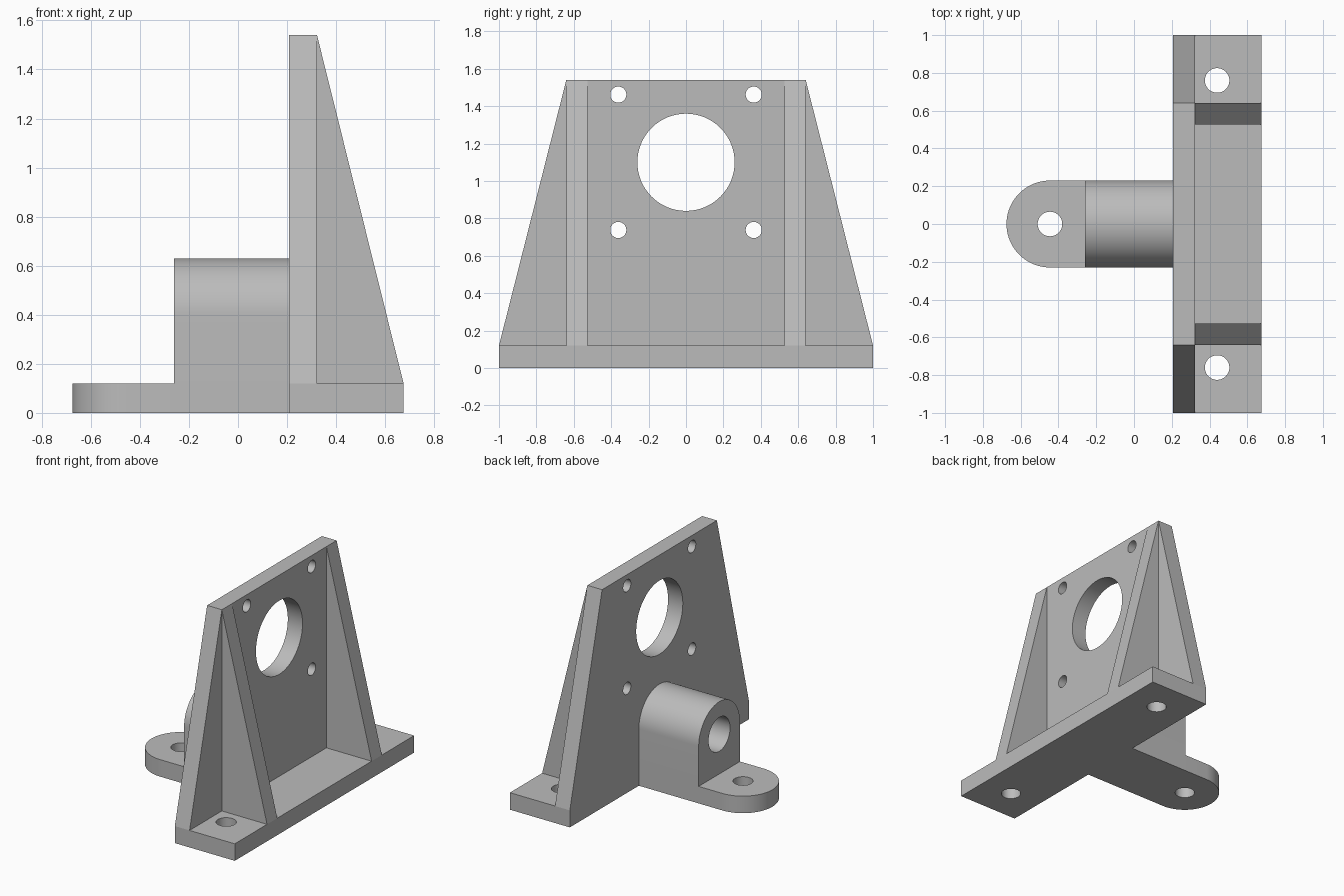
import bpy, bmesh, math
from mathutils import Vector

if "Cube" in bpy.data.objects:
    bpy.data.objects.remove(bpy.data.objects["Cube"], do_unlink=True)

grey = bpy.data.materials.new("machined_grey")
grey.use_nodes = True
colour = (0.5, 0.5, 0.5, 1)
grey.diffuse_color = colour
grey.node_tree.nodes["Principled BSDF"].inputs["Base Color"].default_value = colour

# Shared dimensions
FRONT, BACK, STEP, TOP = 0.207, 0.675, 0.12, 1.54
PLATE_BACK = 0.322
RADIUS = 0.23
EYE = -BACK + RADIUS


def prism(name, points, direction):
    """Extrude a closed 3D outline along a direction."""
    bm = bmesh.new()
    face = bm.faces.new([bm.verts.new(p) for p in points])
    grown = bmesh.ops.extrude_face_region(bm, geom=[face])
    verts = [v for v in grown["geom"] if isinstance(v, bmesh.types.BMVert)]
    bmesh.ops.translate(bm, verts=verts, vec=Vector(direction))
    bmesh.ops.recalc_face_normals(bm, faces=bm.faces)
    mesh = bpy.data.meshes.new(name)
    bm.to_mesh(mesh)
    bm.free()
    mesh.materials.append(grey)
    obj = bpy.data.objects.new(name, mesh)
    bpy.context.collection.objects.link(obj)
    return obj


def arc(radius, start, end, steps):
    for i in range(steps + 1):
        a = math.radians(start + (end - start) * i / steps)
        yield radius * math.cos(a), radius * math.sin(a)


def circle(radius):
    return list(arc(radius, 0, 360, 64))[:-1]


def combine(target, tool, operation):
    """Apply a boolean and discard the tool."""
    mod = target.modifiers.new(operation.lower(), "BOOLEAN")
    mod.operation, mod.object, mod.solver = operation, tool, "EXACT"
    bpy.context.view_layer.objects.active = target
    bpy.ops.object.modifier_apply(modifier=mod.name)
    bpy.data.objects.remove(tool, do_unlink=True)


def drill_x(target, y, z, radius, start, depth):
    tool = prism("cutter", [(start, y + a, z + b) for a, b in circle(radius)], (depth, 0, 0))
    combine(target, tool, "DIFFERENCE")


def drill_z(target, x, y, radius):
    tool = prism("cutter", [(x + a, y + b, -0.1) for a, b in circle(radius)], (0, 0, 0.4))
    combine(target, tool, "DIFFERENCE")


# T-shaped foot with a rounded tongue
outline = [(FRONT, -1), (BACK, -1), (BACK, 1), (FRONT, 1), (FRONT, RADIUS)]
outline += [(EYE + a, b) for a, b in arc(RADIUS, 90, 270, 40)]
outline += [(FRONT, -RADIUS)]
bracket = prism("mounting_bracket", [(x, y, 0) for x, y in outline], (0, 0, STEP))

# Tapered upright plate
side = [(-1, 0), (1, 0), (1, STEP), (0.64, TOP), (-0.64, TOP), (-1, STEP)]
plate = prism("upright_plate", [(FRONT, y, z) for y, z in side], (PLATE_BACK - FRONT, 0, 0))
combine(bracket, plate, "UNION")

# Two triangular ribs behind the plate
for y in (-0.64, 0.526):
    rib_points = [(FRONT + 0.05, 0.05), (BACK, 0.05), (BACK, STEP), (PLATE_BACK, TOP), (FRONT + 0.05, TOP)]
    rib = prism("rib", [(x, y, z) for x, z in rib_points], (0, 0.114, 0))
    combine(bracket, rib, "UNION")

# Round-topped boss on the tongue
boss_outline = [(-RADIUS, 0), (RADIUS, 0)] + [(a, 0.4 + b) for a, b in arc(RADIUS, 0, 180, 40)]
boss = prism("boss", [(-0.26, y, z) for y, z in boss_outline], (FRONT + 0.26 + 0.04, 0, 0))
combine(bracket, boss, "UNION")

# Bore, plate window and bolt holes
drill_x(bracket, 0, 0.4, 0.12, -0.4, FRONT + 0.4)
drill_x(bracket, 0, 1.1, 0.26, 0.1, 0.4)
for y in (-0.362, 0.362):
    for z in (0.738, 1.462):
        drill_x(bracket, y, z, 0.043, 0.1, 0.4)
for x, y in ((0.44, 0.76), (0.44, -0.76), (EYE, 0)):
    drill_z(bracket, x, y, 0.065)

# Smooth curved walls, crisp edges
bpy.ops.object.select_all(action="DESELECT")
bracket.select_set(True)
bpy.context.view_layer.objects.active = bracket
bpy.ops.object.shade_smooth_by_angle(angle=math.radians(12))
